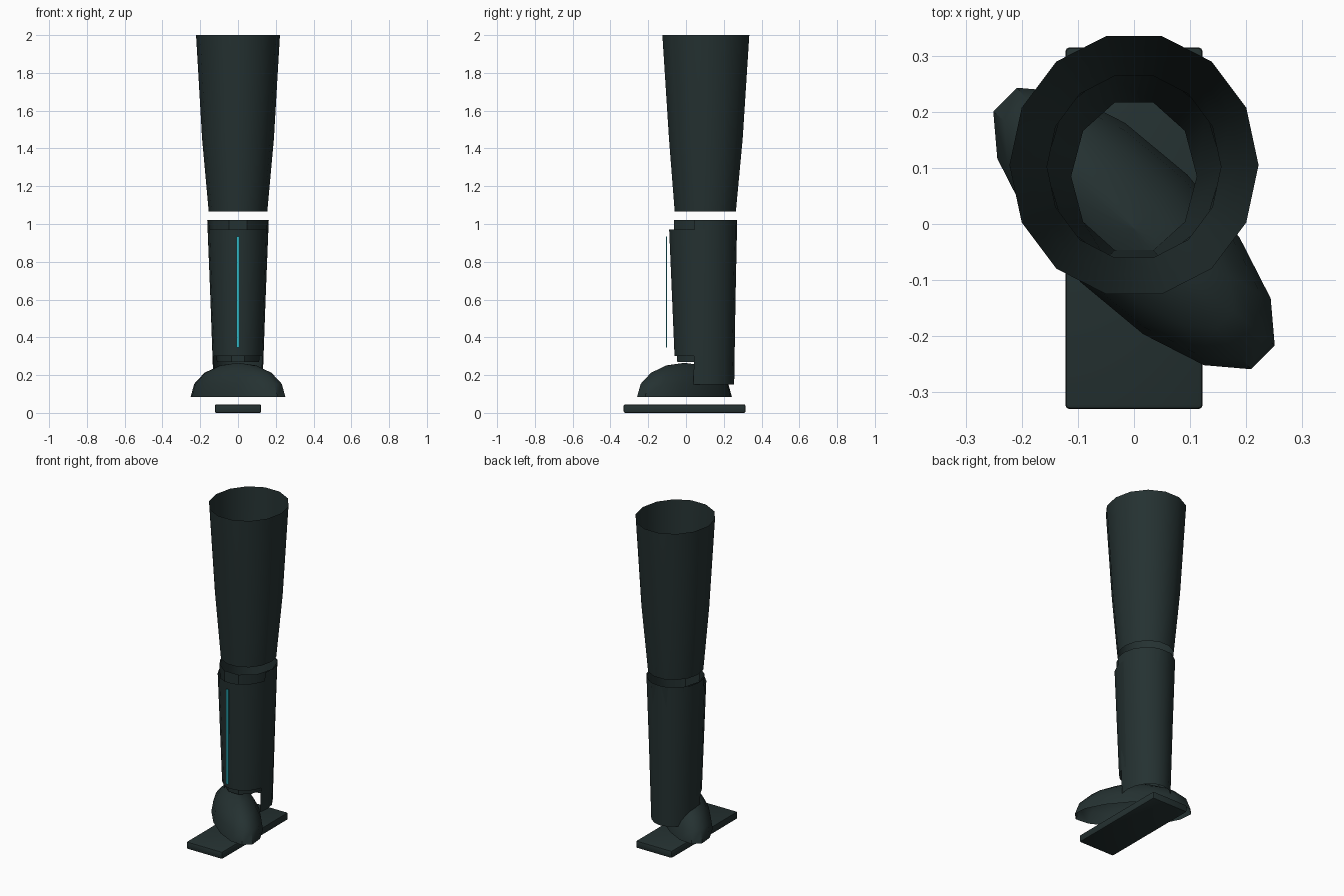
import bpy, bmesh, math

cube = bpy.data.objects.get("Cube")
if cube:
    bpy.data.objects.remove(cube, do_unlink=True)


def material(name, rgb):
    m = bpy.data.materials.new(name)
    m.use_nodes = True
    m.diffuse_color = (*rgb, 1)
    m.node_tree.nodes["Principled BSDF"].inputs["Base Color"].default_value = (*rgb, 1)
    return m


dark = material("dark_teal_grey", (0.018, 0.031, 0.031))
cyan = material("cyan_glow", (0.03, 0.48, 0.56))


def finish(name, bm, mat, smooth=True):
    me = bpy.data.meshes.new(name)
    bm.to_mesh(me)
    bm.free()
    ob = bpy.data.objects.new(name, me)
    bpy.context.collection.objects.link(ob)
    me.materials.append(mat)
    bpy.ops.object.select_all(action="DESELECT")
    ob.select_set(True)
    bpy.context.view_layer.objects.active = ob
    if smooth:
        bpy.ops.object.shade_smooth_by_angle(angle=math.radians(40))
    return ob


def shell(name, rings, sides, start=0, sweep=360):
    """Open surface through elliptical rings (z, centre y, radius x, radius y), top first."""
    bm = bmesh.new()
    closed = sweep == 360
    count = sides if closed else sides + 1
    loops = []
    for z, cy, rx, ry in rings:
        angles = [math.radians(start + sweep * i / sides) for i in range(count)]
        loops.append([bm.verts.new((rx * math.cos(a), cy + ry * math.sin(a), z)) for a in angles])
    for up, low in zip(loops, loops[1:]):
        for i in range(sides):
            j = (i + 1) % count
            bm.faces.new((low[i], low[j], up[j], up[i]))
    return finish(name, bm, dark)


def box(name, size, centre, mat, bevel=0):
    bm = bmesh.new()
    bmesh.ops.create_cube(bm, size=1)
    bmesh.ops.scale(bm, vec=size, verts=bm.verts)
    bmesh.ops.translate(bm, vec=centre, verts=bm.verts)
    if bevel:
        bmesh.ops.bevel(bm, geom=bm.edges[:], offset=bevel, segments=2, profile=0.5, affect="EDGES")
    return finish(name, bm, mat)


# Upper leg: open tapered tube
shell("thigh", [(2.0, 0.105, 0.222, 0.236), (1.45, 0.105, 0.19, 0.2),
                (1.065, 0.102, 0.155, 0.166)], 14)

# Lower leg: inner tube, rear calf shell and raised front guard
shell("shin_tube", [(1.02, 0.102, 0.158, 0.174), (0.27, 0.085, 0.112, 0.138)], 10)
shell("calf_shell", [(1.02, 0.102, 0.163, 0.169), (0.6, 0.1, 0.146, 0.162),
                     (0.15, 0.095, 0.13, 0.16)], 10, -20, 220)
shell("shin_guard", [(0.97, 0.1, 0.16, 0.192), (0.3, 0.09, 0.134, 0.153)], 9, 180, 180)

# Light strip floating ahead of the guard
box("light_strip", (0.016, 0.006, 0.585), (0, -0.104, 0.64), cyan)

# Instep: open half ellipsoid lying diagonally over the sole
steps = 5
rings = []
for k in range(steps):
    a = math.radians(90 * (1 - k / (steps - 1)))
    r = max(math.cos(a), 0.001)
    rings.append((0.18 * math.sin(a), 0, 0.333 * r, 0.135 * r))
instep = shell("instep_dome", rings, 14, 180 / 14)
instep.location = (0, -0.008, 0.085)
instep.rotation_euler.z = math.radians(-45)

# Sole
box("sole", (0.245, 0.645, 0.045), (0, -0.0075, 0.0225), dark, 0.008)
